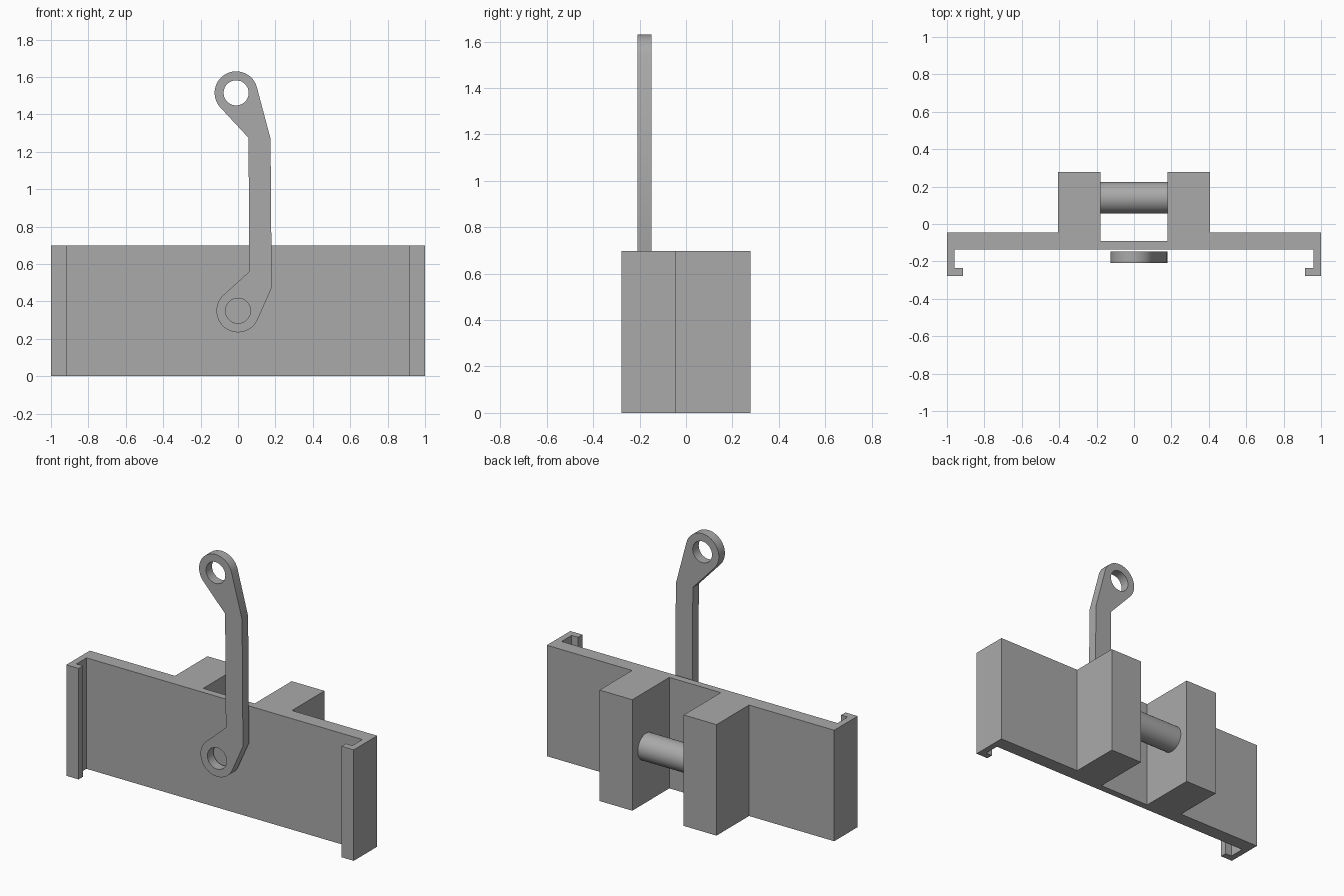
import bpy, bmesh, math
from mathutils import Matrix, Vector

cube = bpy.data.objects.get("Cube")
if cube:
    bpy.data.objects.remove(cube, do_unlink=True)

GREY = (0.4, 0.4, 0.4, 1.0)
grey = bpy.data.materials.new("plain grey")
grey.use_nodes = True
grey.diffuse_color = GREY
grey.node_tree.nodes["Principled BSDF"].inputs["Base Color"].default_value = GREY


def prism(name, outline, depth, matrix=Matrix()):
    """Extrude a flat outline along local z, then place it."""
    bm = bmesh.new()
    face = bm.faces.new([bm.verts.new((x, y, 0)) for x, y in outline])
    top = bmesh.ops.extrude_face_region(bm, geom=[face])["geom"]
    bmesh.ops.translate(bm, vec=(0, 0, depth),
                        verts=[v for v in top if isinstance(v, bmesh.types.BMVert)])
    bm.transform(matrix)
    bmesh.ops.recalc_face_normals(bm, faces=bm.faces)
    mesh = bpy.data.meshes.new(name)
    bm.to_mesh(mesh)
    bm.free()
    mesh.materials.append(grey)
    obj = bpy.data.objects.new(name, mesh)
    bpy.context.collection.objects.link(obj)
    return obj


def arc(center, radius, start, end, steps=64):
    return [(center[0] + radius * math.cos(start + (end - start) * i / steps),
             center[1] + radius * math.sin(start + (end - start) * i / steps))
            for i in range(steps + 1)]


def circle(center, radius):
    return arc(center, radius, 0, math.tau)[:-1]


def activate(obj):
    bpy.ops.object.select_all(action='DESELECT')
    obj.select_set(True)
    bpy.context.view_layer.objects.active = obj


def cut(obj, cutter):
    mod = obj.modifiers.new("hole", 'BOOLEAN')
    mod.operation, mod.solver, mod.object = 'DIFFERENCE', 'EXACT', cutter
    activate(obj)
    bpy.ops.object.modifier_apply(modifier=mod.name)
    bpy.data.objects.remove(cutter, do_unlink=True)


def smooth(obj):
    activate(obj)
    bpy.ops.object.shade_smooth_by_angle(angle=math.radians(25))


# Bracket: one constant plan profile with hooked ends and two rear blocks
half = [(0, -0.135), (0.96, -0.135), (0.96, -0.235), (0.915, -0.235),
        (0.915, -0.278), (1, -0.278), (1, -0.045), (0.407, -0.045),
        (0.407, 0.278), (0.179, 0.278), (0.179, -0.09), (0, -0.09)]
plan = half[1:-1] + [(-x, y) for x, y in reversed(half[1:-1])]
bracket = prism("bracket", plan, 0.698)

# Pin through both blocks, with a hairline clearance around it
across = Matrix.Rotation(math.pi / 2, 4, 'Y')
PIN_Y, PIN_Z = 0.14, 0.352


def rod(name, radius, length):
    place = Matrix.Translation((-length / 2, PIN_Y, PIN_Z)) @ across
    return prism(name, circle((0, 0), radius), length, place)


cut(bracket, rod("pin_hole", 0.086, 1.0))
smooth(bracket)
pin = rod("pin", 0.0835, 0.812)
smooth(pin)

# Link arm: two round eyes joined by a cranked bar
EYE, HOLE = 0.115, 0.067
upper, lower = Vector((-0.01, 1.515)), Vector((0, 0.35))
right_bends = [(0.18, 0.473), (0.174, 1.27)]
left_bends = [(0.056, 1.275), (0.061, 0.56)]


def tangent_angle(center, point, side):
    """Angle on an eye where the line from an outside point touches it."""
    d = Vector(point) - center
    return math.atan2(d.y, d.x) + side * math.acos(EYE / d.length)


def eye_arc(center, start_point, end_point):
    start = tangent_angle(center, start_point, 1)
    end = tangent_angle(center, end_point, -1)
    return arc(center, EYE, start, start + (end - start) % math.tau)


outline = (right_bends + eye_arc(upper, right_bends[1], left_bends[0])
           + left_bends + eye_arc(lower, left_bends[1], right_bends[0]))
upright = Matrix.Translation((0, -0.148, 0)) @ Matrix.Rotation(math.pi / 2, 4, 'X')
link = prism("link_arm", outline, 0.06, upright)
for center in (upper, lower):
    place = Matrix.Translation((0, 0.2, 0)) @ upright
    cut(link, prism("eye_hole", circle(center, HOLE), 0.5, place))
smooth(link)
